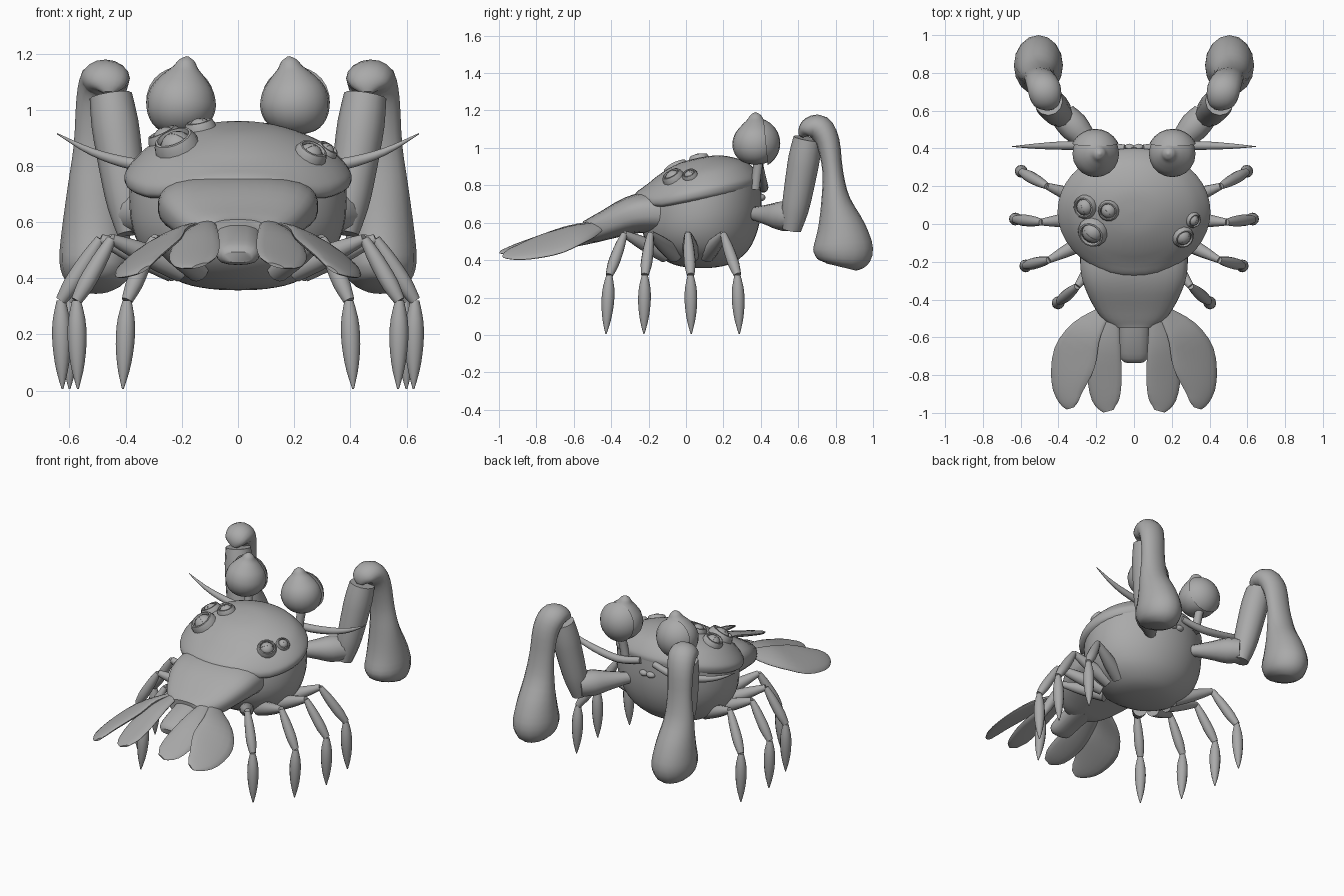
import bpy, bmesh
from math import cos, sin, pi, radians
from mathutils import Vector, Matrix
from mathutils.bvhtree import BVHTree

cube = bpy.data.objects.get("Cube")
if cube:
    bpy.data.objects.remove(cube)

shell_grey = bpy.data.materials.new("shell_grey")
shell_grey.use_nodes = True
grey = (0.4, 0.4, 0.4, 1)
shell_grey.diffuse_color = grey
shell_grey.node_tree.nodes["Principled BSDF"].inputs["Base Color"].default_value = grey
parts = []


def finish(name, bm, mirror=False):
    """Turn a bmesh into an object, mirrored across x when wanted."""
    bmesh.ops.recalc_face_normals(bm, faces=bm.faces)
    mesh = bpy.data.meshes.new(name)
    bm.to_mesh(mesh)
    bm.free()
    mesh.materials.append(shell_grey)
    ob = bpy.data.objects.new(name, mesh)
    bpy.context.collection.objects.link(ob)
    if mirror:
        mod = ob.modifiers.new("mirror", "MIRROR")
        mod.use_mirror_merge = False
    parts.append(ob)
    return ob


def refine(rows, steps):
    """Smooth interpolation through rows of numbers."""
    out = []
    for i in range(len(rows) - 1):
        a, b, c, d = (rows[max(0, min(len(rows) - 1, i + k))] for k in (-1, 0, 1, 2))
        for s in range(steps):
            t = s / steps
            out.append([0.5 * (2 * q + (r - p) * t + (2 * p - 5 * q + 4 * r - w) * t * t
                               + (3 * q - p - 3 * r + w) * t ** 3)
                        for p, q, r, w in zip(a, b, c, d)])
    return out + [list(rows[-1])]


def loft(name, rows, side=(1, 0, 0), sides=16, steps=3, power=2, mirror=True, bend=None):
    """Skin oval sections given as x, y, z, half width, half height."""
    rows = refine(rows, steps)
    pts = [Vector(r[:3]) for r in rows]
    bm = bmesh.new()
    rings = []
    for i, r in enumerate(rows):
        t = (pts[min(i + 1, len(pts) - 1)] - pts[max(i - 1, 0)]).normalized()
        s = Vector(side)
        s = (s - t * s.dot(t)).normalized()
        u = t.cross(s)
        ring = []
        for k in range(sides):
            c, d = cos(2 * pi * k / sides), sin(2 * pi * k / sides)
            f = (abs(c) ** power + abs(d) ** power) ** (-1 / power)
            p = pts[i] + s * max(r[3], 0.002) * c * f + u * max(r[4], 0.002) * d * f
            ring.append(bm.verts.new(bend(p) if bend else p))
        rings.append(ring)
    for a, b in zip(rings, rings[1:]):
        for k in range(sides):
            n = (k + 1) % sides
            bm.faces.new((a[k], a[n], b[n], b[k]))
    bm.faces.new(rings[0])
    bm.faces.new(rings[-1])
    return finish(name, bm, mirror)


def limb(name, a, b, radii):
    """Straight round limb with evenly spaced radii."""
    a, b = Vector(a), Vector(b)
    n = len(radii) - 1
    side = (0, 1, 0) if abs((b - a).normalized().y) < 0.8 else (1, 0, 0)
    return loft(name, [[*a.lerp(b, i / n), r, r] for i, r in enumerate(radii)],
                side, sides=12, steps=2)


def unit(v):
    return max(0, min(1, v))


# Body: round shell and belly, tipped up toward the face, rim arched over the tail
def tip_up(p):
    lift = 0.21 * (p.y - 0.07) * unit((p.z - 0.4) / 0.35)
    if p.z > 0.71:
        lift += 0.075 * unit((-p.y - 0.1) / 0.15) * unit(1.1 - (p.x / 0.3) ** 2) * unit((0.87 - p.z) / 0.14)
    p.z += lift
    return p


def round_body(name, y, profile):
    return loft(name, [[0, y, z, 0.405 * r, 0.338 * r] for r, z in profile],
                sides=40, steps=3, mirror=False, bend=tip_up)


carapace = round_body("carapace", 0.064, [
    (0.02, 0.948), (0.3, 0.94), (0.55, 0.912), (0.77, 0.87),
    (0.9, 0.825), (0.98, 0.785), (1, 0.76), (0.985, 0.735), (0.94, 0.722)])
round_body("belly", 0.082, [
    (0.945, 0.75), (0.955, 0.68), (0.94, 0.6), (0.875, 0.52),
    (0.74, 0.445), (0.5, 0.385), (0.25, 0.362), (0.02, 0.357)])

# Tail
loft("tail_base", [(0, -0.1, 0.65, 0.28, 0.11), (0, -0.2, 0.655, 0.285, 0.11),
                   (0, -0.3, 0.638, 0.272, 0.1), (0, -0.42, 0.59, 0.22, 0.08),
                   (0, -0.5, 0.56, 0.165, 0.068), (0, -0.545, 0.553, 0.11, 0.056)],
     sides=32, power=2.8, mirror=False)
loft("tail_tip", [(0, -0.48, 0.55, 0.085, 0.055), (0, -0.6, 0.52, 0.08, 0.05),
                  (0, -0.7, 0.485, 0.075, 0.04), (0, -0.73, 0.475, 0.05, 0.02)],
     power=2.8, mirror=False)
loft("inner_tail_fin", [(0.11, -0.48, 0.595, 0.03, 0.015), (0.14, -0.63, 0.56, 0.07, 0.02),
                        (0.155, -0.8, 0.5, 0.092, 0.018), (0.15, -0.93, 0.458, 0.075, 0.014),
                        (0.135, -0.99, 0.445, 0.03, 0.006)], side=(0.97, 0, -0.22))
loft("outer_tail_fin", [(0.17, -0.48, 0.575, 0.045, 0.015), (0.255, -0.58, 0.54, 0.095, 0.022),
                        (0.315, -0.71, 0.49, 0.128, 0.022), (0.35, -0.85, 0.45, 0.1, 0.018),
                        (0.345, -0.94, 0.435, 0.06, 0.012), (0.335, -0.975, 0.43, 0.025, 0.006)],
     side=(0.88, 0, -0.47))

# Walking legs: hip, shoulder joint, knee, foot
legs = {
    "front": ((0.22, 0.11, 0.43), (0.46, 0.2, 0.54), (0.595, 0.275, 0.32), (0.6, 0.285, 0.005)),
    "second": ((0.23, 0.03, 0.43), (0.49, 0.01, 0.54), (0.63, 0.025, 0.32), (0.625, 0.028, 0.005)),
    "third": ((0.2, -0.06, 0.43), (0.45, -0.19, 0.54), (0.575, -0.22, 0.32), (0.57, -0.225, 0.005)),
    "back": ((0.14, -0.11, 0.43), (0.3, -0.33, 0.54), (0.395, -0.41, 0.32), (0.41, -0.428, 0.005)),
}
for label, (hip, joint, knee, foot) in legs.items():
    limb(label + "_leg_hip", hip, joint, (0.045, 0.042, 0.033, 0.018))
    limb(label + "_leg_upper", joint, knee, (0.017, 0.026, 0.03, 0.03, 0.02))
    limb(label + "_leg_lower", knee, foot, (0.016, 0.03, 0.034, 0.03, 0.02, 0.003))

# Claw arms
limb("arm_lower", (0.15, 0.34, 0.65), (0.375, 0.575, 0.63), (0.03, 0.045, 0.062, 0.08, 0.072))
limb("arm_upper", (0.38, 0.565, 0.56), (0.453, 0.65, 1.05), (0.05, 0.07, 0.078, 0.082, 0.084, 0.076))
loft("claw", [(0.46, 0.615, 1.06, 0.02, 0.012), (0.46, 0.63, 1.085, 0.06, 0.035),
              (0.465, 0.66, 1.105, 0.08, 0.058), (0.475, 0.715, 1.105, 0.088, 0.07),
              (0.492, 0.76, 1.03, 0.084, 0.062), (0.503, 0.785, 0.87, 0.082, 0.055),
              (0.51, 0.8, 0.72, 0.097, 0.078), (0.508, 0.83, 0.57, 0.12, 0.13),
              (0.506, 0.84, 0.46, 0.13, 0.16), (0.506, 0.835, 0.39, 0.108, 0.135),
              (0.506, 0.83, 0.363, 0.06, 0.08)])

# Eyes: pointed hood, front lens cap and short stalk
hood = [(0.01, 0.91), (0.07, 0.925), (0.11, 0.965), (0.124, 1.02), (0.11, 1.075),
        (0.075, 1.12), (0.045, 1.15), (0.028, 1.175), (0.004, 1.19)]
loft("eye_hood", [(0.205 - 0.13 * max(0, z - 1), 0.372, z, r, r) for r, z in hood], sides=20)
limb("eye_stalk", (0.18, 0.37, 0.78), (0.2, 0.39, 0.94), (0.028, 0.026, 0.028))
bm = bmesh.new()
bmesh.ops.create_uvsphere(bm, u_segments=24, v_segments=14, radius=0.136,
                          matrix=Matrix.Translation((0.205, 0.368, 1.025)))
cut = bmesh.ops.bisect_plane(bm, geom=bm.verts[:] + bm.edges[:] + bm.faces[:],
                             plane_co=(0.205, 0.425, 1.03), plane_no=(0, 1, 0.1), clear_inner=True)
bmesh.ops.contextual_create(bm, geom=[e for e in cut["geom_cut"] if isinstance(e, bmesh.types.BMEdge)])
finish("eye_lens", bm, True)

# Feelers and mouth
loft("feeler", [(0.05, 0.4, 0.81, 0.02, 0.02), (0.2, 0.415, 0.785, 0.024, 0.024),
                (0.38, 0.415, 0.808, 0.022, 0.022), (0.52, 0.412, 0.85, 0.014, 0.014),
                (0.645, 0.41, 0.915, 0.002, 0.002)], side=(0, 1, 0), sides=10, steps=4)
bm = bmesh.new()
bmesh.ops.create_uvsphere(bm, u_segments=16, v_segments=10, radius=1,
                          matrix=Matrix.LocRotScale(Vector((0.025, 0.4, 0.735)), None,
                                                    Vector((0.03, 0.025, 0.02))))
finish("mouth_part", bm, True)

# Barnacles seated on the shell
surface = BVHTree.FromPolygons([v.co for v in carapace.data.vertices],
                               [tuple(p.vertices) for p in carapace.data.polygons])
for x, y, r in ((-0.26, 0.09, 0.066), (-0.135, 0.07, 0.058), (-0.22, -0.045, 0.083),
                (0.315, 0.02, 0.044), (0.26, -0.07, 0.061)):
    spot, normal, _, _ = surface.ray_cast(Vector((x, y, 2)), Vector((0, 0, -1)))
    if normal.z < 0:
        normal = -normal
    seat = Matrix.Translation(spot) @ normal.to_track_quat("Z", "Y").to_matrix().to_4x4() @ Matrix.Scale(r, 4)
    bm = bmesh.new()
    # Cup wall, outside to inside
    wall = [(1.0, -0.25), (0.95, 0.12), (0.82, 0.38), (0.72, 0.4), (0.66, 0.2)]
    rings = [[bm.verts.new(seat @ Vector((q * cos(2 * pi * k / 14), q * sin(2 * pi * k / 14), h)))
              for k in range(14)] for q, h in wall]
    for a, b in zip(rings, rings[1:]):
        for k in range(14):
            bm.faces.new((a[k], a[k - 1], b[k - 1], b[k]))
    # Closed lid halves and their seam
    for sx, sy in ((0.68, 0.68), (0.69, 0.05)):
        bmesh.ops.create_uvsphere(bm, u_segments=14, v_segments=8, radius=1,
                                  matrix=seat @ Matrix.Diagonal((sx, sy, sx * 0.85, 1)))
    finish("barnacle", bm)

# Smooth shading with crisp seams
bpy.ops.object.select_all(action="DESELECT")
for ob in parts:
    ob.select_set(True)
bpy.context.view_layer.objects.active = parts[0]
bpy.ops.object.shade_smooth_by_angle(angle=radians(40))
